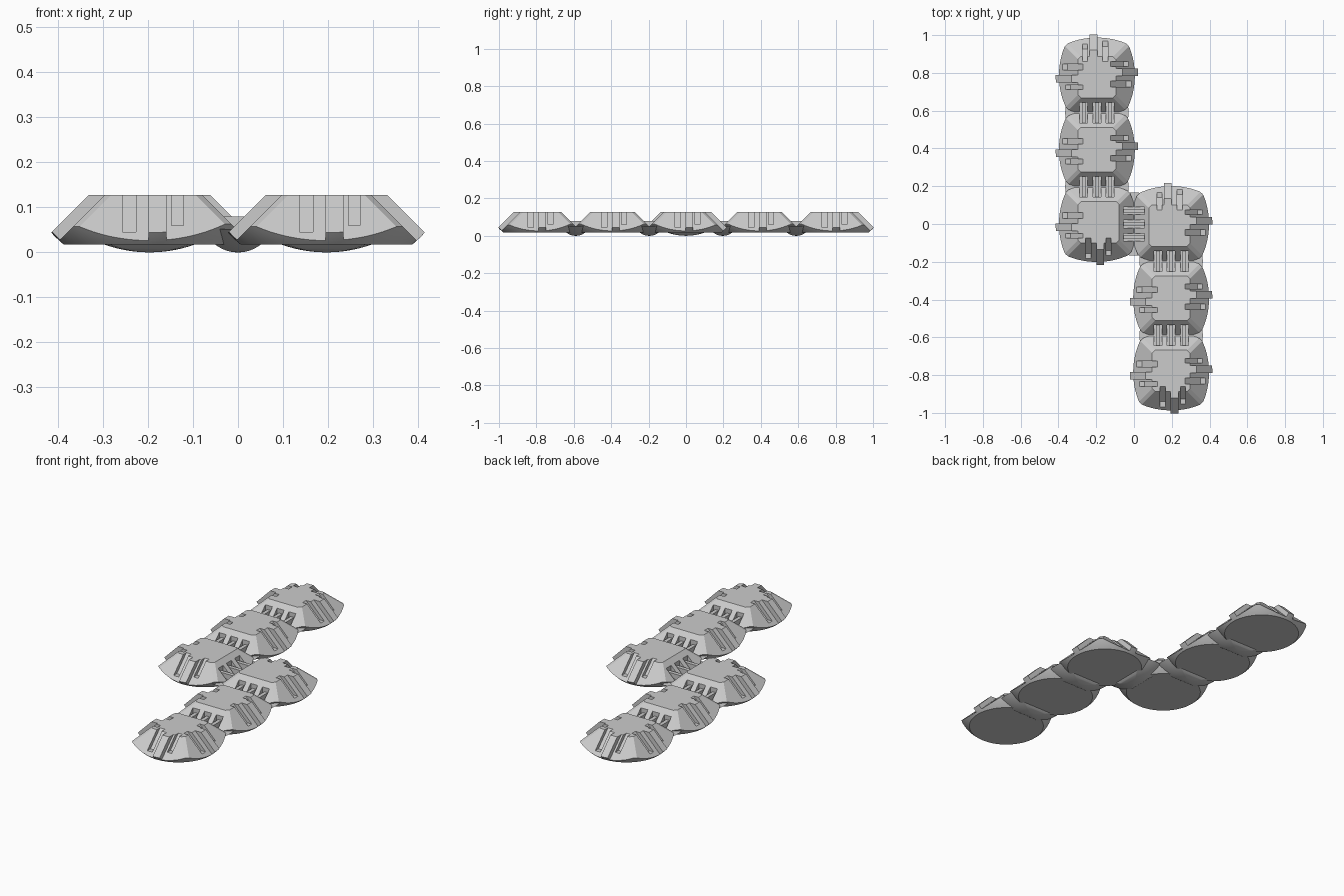
import bpy, bmesh, math
from mathutils import Vector

if "Cube" in bpy.data.objects:
    bpy.data.objects.remove(bpy.data.objects["Cube"])

PITCH = 0.393          # spacing of the panels
TOP, LOW = 0.127, 0.017
R, ZC = 0.297, 0.245   # sphere that rounds each panel
DIRS = [(1, 0), (0, 1), (-1, 0), (0, -1)]


def sphere(zc):
    bm = bmesh.new()
    bmesh.ops.create_uvsphere(bm, u_segments=96, v_segments=64, radius=R)
    bmesh.ops.translate(bm, verts=bm.verts, vec=(0, 0, zc))
    return bm


def block():
    bm = bmesh.new()
    bmesh.ops.create_cube(bm, size=1)
    return bm


def carve(bm, planes):
    """Keep the part of a convex solid where normal . p <= c for all planes."""
    for n, c in planes:
        n = Vector(n)
        bmesh.ops.bisect_plane(bm, geom=bm.verts[:] + bm.edges[:] + bm.faces[:], dist=1e-6,
                               plane_co=n * (c / n.length_squared), plane_no=n, clear_outer=True)
        bmesh.ops.holes_fill(bm, edges=[e for e in bm.edges if e.is_boundary], sides=0)
    bmesh.ops.recalc_face_normals(bm, faces=bm.faces)
    return bm


def to_object(name, parts, loc=(0, 0, 0)):
    out = bmesh.new()
    for p in parts:
        me = bpy.data.meshes.new("part")
        p.to_mesh(me)
        p.free()
        out.from_mesh(me)
        bpy.data.meshes.remove(me)
    me = bpy.data.meshes.new(name)
    out.to_mesh(me)
    out.free()
    ob = bpy.data.objects.new(name, me)
    ob.location = loc
    bpy.context.collection.objects.link(ob)
    return ob


def smooth(ob):
    bpy.ops.object.select_all(action='DESELECT')
    ob.select_set(True)
    bpy.context.view_layer.objects.active = ob
    bpy.ops.object.shade_smooth_by_angle(angle=math.radians(20))


def strip(d, u0, w):
    """Two planes bounding a strip of width w across wall direction d."""
    u = (-d[1], d[0], 0)
    return [(u, u0 + w / 2), ((-u[0], -u[1], 0), w / 2 - u0)]


def wall(d, c):
    return ((d[0], d[1], 1), c)


def inner(d, c):
    return ((-d[0], -d[1], -1), -c)


def panel(name, loc, hinged):
    # rounded, truncated pyramid
    planes = [((0, 0, 1), TOP), ((0, 0, -1), -LOW)]
    depth = [0.245 if d in hinged else 0.227 for d in DIRS]
    for i, d in enumerate(DIRS):
        e = DIRS[(i + 1) % 4]
        planes.append(wall(d, depth[i]))
        planes.append(((d[0] + e[0], d[1] + e[1], 2), depth[i] + depth[(i + 1) % 4] - 0.015))
        if d in hinged:
            planes.append(((d[0], d[1], 0), 0.1945))
    body = to_object(name, [carve(sphere(ZC), planes)], loc)

    cuts, tabs = [], []
    for d in DIRS:
        back = (-d[0], -d[1], 0)
        if d in hinged:
            # finger pockets along the hinge
            for u in (-0.07, 0, 0.07):
                cuts.append(carve(block(), strip(d, u, 0.042) + [
                    (back, -0.142), ((d[0], d[1], 0), 0.26), ((0, 0, -1), -0.05), ((0, 0, 1), 0.2)]))
        else:
            # clip slots and one raised clip on each free wall
            for u, w, z in ((-0.045, 0.03, 0.045), (0.062, 0.026, 0.06)):
                cuts.append(carve(block(), strip(d, u, w) + [
                    inner(d, 0.2), wall(d, 0.3), ((0, 0, -1), -z), ((0, 0, 1), 0.15)]))
            tabs.append(carve(sphere(ZC), strip(d, 0.018, 0.04) + [
                inner(d, 0.215), wall(d, 0.262), ((0, 0, 1), TOP), ((0, 0, -1), -0.02), (back, 0)]))
    cutter = to_object("cutter", cuts, loc)
    cutter.hide_render = True
    mod = body.modifiers.new("slots", 'BOOLEAN')
    mod.object, mod.operation, mod.solver = cutter, 'DIFFERENCE', 'EXACT'
    bpy.context.view_layer.update()
    me = bpy.data.meshes.new_from_object(body.evaluated_get(bpy.context.evaluated_depsgraph_get()))
    body.modifiers.clear()
    body.data = me
    bpy.data.objects.remove(cutter)
    smooth(body)
    smooth(to_object(name + "_clips", tabs, loc))


def hinge(name, loc, d):
    # rounded knuckle below the joint
    planes = [((0, 0, 1), 0.052)]
    for k in range(-10, 11):
        a = math.radians(4.5 * k)
        n = Vector((d[0] * math.sin(a), d[1] * math.sin(a), -math.cos(a)))
        planes.append((n, 0.082 + n.z * 0.082))
    planes += [((d[0], d[1], 0), 0.05), ((-d[0], -d[1], 0), 0.05)]
    smooth(to_object(name + "_knuckle", [carve(sphere(R), planes)], loc))
    # interlocking fingers
    bars = [carve(block(), strip(d, u, 0.02) + [
        ((d[0], d[1], 0), 0.058), ((-d[0], -d[1], 0), 0.058), ((0, 0, 1), 0.08), ((0, 0, -1), -0.045)])
        for u in (-0.07, 0, 0.07)]
    to_object(name + "_fingers", bars, loc)


# six panels in two staggered columns of three
h = PITCH / 2
for side, x, s in (("left", -h, 1), ("right", h, -1)):
    for i in range(3):
        joints = [(0, -s)] if i == 2 else [(0, s)]
        if i == 0:
            joints.append((s, 0))
        if i == 1:
            joints.append((0, -s))
        panel(f"{side}_panel_{i}", (x, s * PITCH * i, 0), joints)
        if i < 2:
            hinge(f"{side}_hinge_{i}", (x, s * PITCH * (i + 0.5), 0), (0, 1))
hinge("middle_hinge", (0, 0, 0), (1, 0))
